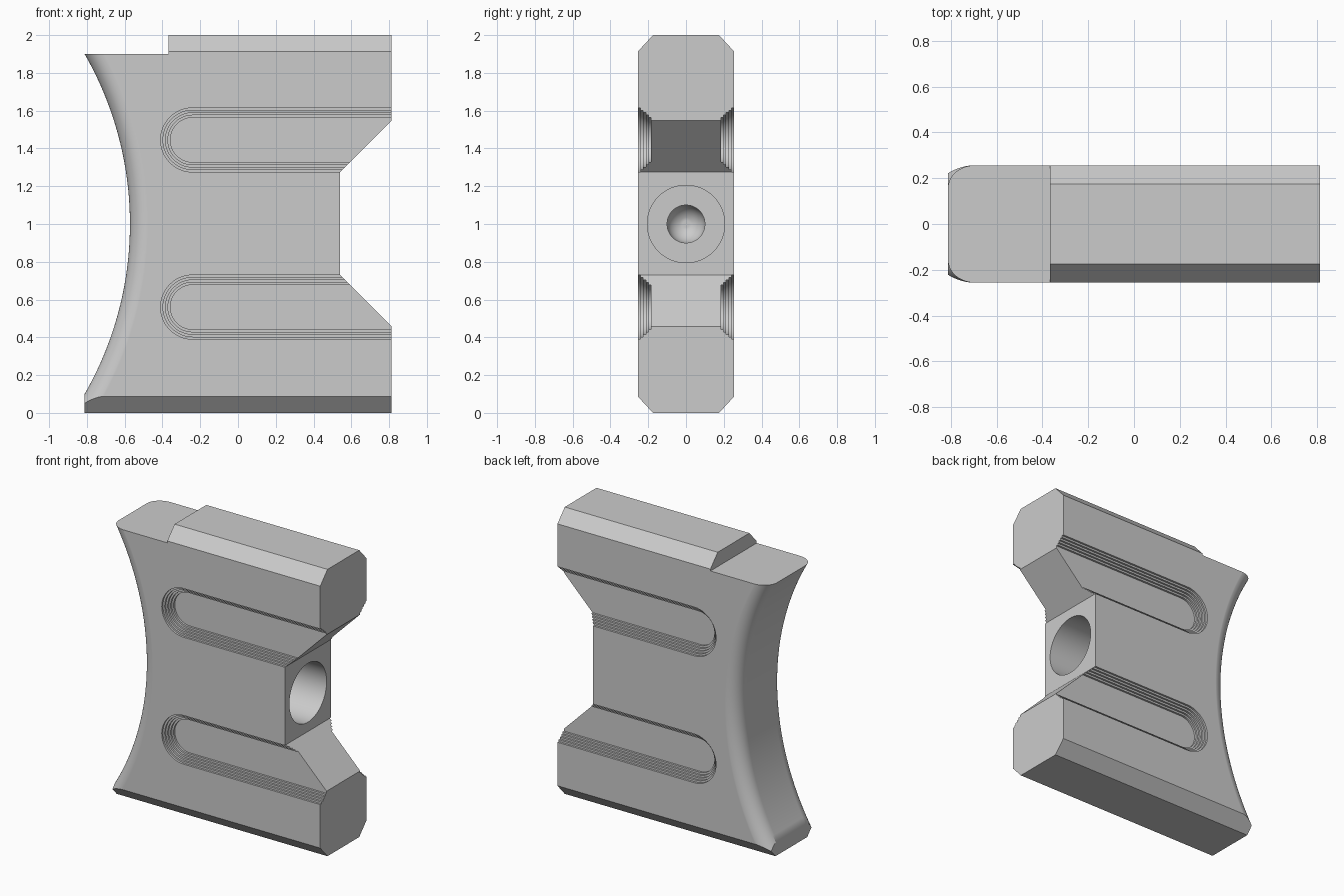
import bpy, bmesh
from math import sin, cos, pi

if "Cube" in bpy.data.objects:
    bpy.data.objects.remove(bpy.data.objects["Cube"])

HALF_X, HALF_Y, HEIGHT = 0.813, 0.255, 2.0
CHAMFER_Y, CHAMFER_Z = 0.08, 0.087
MID_Z = 1.0025


def loft(name, rings):
    """Closed solid through a series of rings with equal point counts."""
    bm = bmesh.new()
    loops = [[bm.verts.new(p) for p in ring] for ring in rings]
    n = len(loops[0])
    for a, b in zip(loops, loops[1:]):
        for i in range(n):
            j = (i + 1) % n
            bm.faces.new((a[i], a[j], b[j], b[i]))
    bm.faces.new(loops[0])
    bm.faces.new(loops[-1][::-1])
    bmesh.ops.recalc_face_normals(bm, faces=bm.faces)
    mesh = bpy.data.meshes.new(name)
    bm.to_mesh(mesh)
    bm.free()
    obj = bpy.data.objects.new(name, mesh)
    bpy.context.collection.objects.link(obj)
    return obj


def prism_y(name, profile, half=0.5):
    return loft(name, [[(x, y, z) for x, z in profile] for y in (-half, half)])


def circle(r, n):
    return [(r * cos(2 * pi * i / n), r * sin(2 * pi * i / n)) for i in range(n)]


# Main block: chamfered cross-section running along x
half_section = [(HALF_Y - CHAMFER_Y, 0), (HALF_Y, CHAMFER_Z),
                (HALF_Y, HEIGHT - CHAMFER_Z), (HALF_Y - CHAMFER_Y, HEIGHT)]
section = half_section + [(-y, z) for y, z in reversed(half_section)]
body = loft("grip_block", [[(x, y, z) for y, z in section] for x in (-HALF_X, HALF_X)])
cutters = []

# Lowered ledge at the top
cutters.append(prism_y("ledge_cutter", [(-1, 1.9), (-0.367, 1.9), (-0.367, 2.2), (-1, 2.2)]))

# Tapered notch in the right end
reach = 0.2
cutters.append(prism_y("notch_cutter", [
    (0.54, 1.275), (HALF_X + reach, 1.548 + reach),
    (HALF_X + reach, 0.457 - reach), (0.54, 0.73)]))

# Concave left end with rounded edges, turned about the y axis
ARC_R, FILLET = 1.807, 0.1
center_x = -0.572 - ARC_R
side = [(ARC_R + FILLET * (1 - cos(t)), HALF_Y + 0.0005 - FILLET * (1 - sin(t)))
        for t in [pi / 2 * k / 10 for k in range(11)]]
side.append((ARC_R + FILLET, 0.4))
turned = [(r, -y) for r, y in reversed(side)] + side
cutters.append(loft("saddle_cutter", [
    [(center_x + a, y, 1.0 + b) for a, b in circle(r, 240)] for r, y in turned]))

# Stepped slots on both faces
STEPS, STEP_IN, STEP_DEEP = 5, 0.013, 0.014


def slot_ring(r, y, z):
    arc = [pi / 2 + pi * i / 24 for i in range(25)]
    pts = [(-0.24 + r * cos(a), y, z + r * sin(a)) for a in arc]
    return pts + [(1.1, y, z - r), (1.1, y, z + r)]


for face in (-1, 1):
    for level in (-1, 1):
        rings = []
        for k in range(STEPS):
            r = 0.17 - STEP_IN * k
            outer = 0.4 if k == 0 else HALF_Y - STEP_DEEP * k
            for y in (outer, HALF_Y - STEP_DEEP * (k + 1)):
                rings.append(slot_ring(r, face * y, MID_Z + level * 0.4425))
        cutters.append(loft("slot_cutter", rings))

# Bore with a smaller domed pocket at its end
bore = [(0.205, 0.9), (0.205, -0.1), (0.1, -0.1)]
bore += [(0.1 * cos(t), -0.15 - 0.1 * sin(t)) for t in [pi / 2 * k / 9 for k in range(9)]]
cutters.append(loft("bore_cutter", [
    [(x, a, 1.0 + b) for a, b in circle(r, 64)] for r, x in bore]))

# Carve the block
bpy.context.view_layer.objects.active = body
for cutter in cutters:
    mod = body.modifiers.new("cut", 'BOOLEAN')
    mod.operation = 'DIFFERENCE'
    mod.solver = 'EXACT'
    mod.object = cutter
    bpy.ops.object.modifier_apply(modifier=mod.name)
    bpy.data.objects.remove(cutter)

# Material and shading
grey = bpy.data.materials.new("plain_grey")
grey.use_nodes = True
color = (0.6, 0.6, 0.6, 1)
grey.diffuse_color = color
grey.node_tree.nodes["Principled BSDF"].inputs["Base Color"].default_value = color
body.data.materials.clear()
body.data.materials.append(grey)
for other in bpy.context.selected_objects:
    other.select_set(False)
body.select_set(True)
bpy.ops.object.shade_smooth_by_angle(angle=pi / 6)
weighted = body.modifiers.new("weighted_normals", 'WEIGHTED_NORMAL')
weighted.keep_sharp = True
